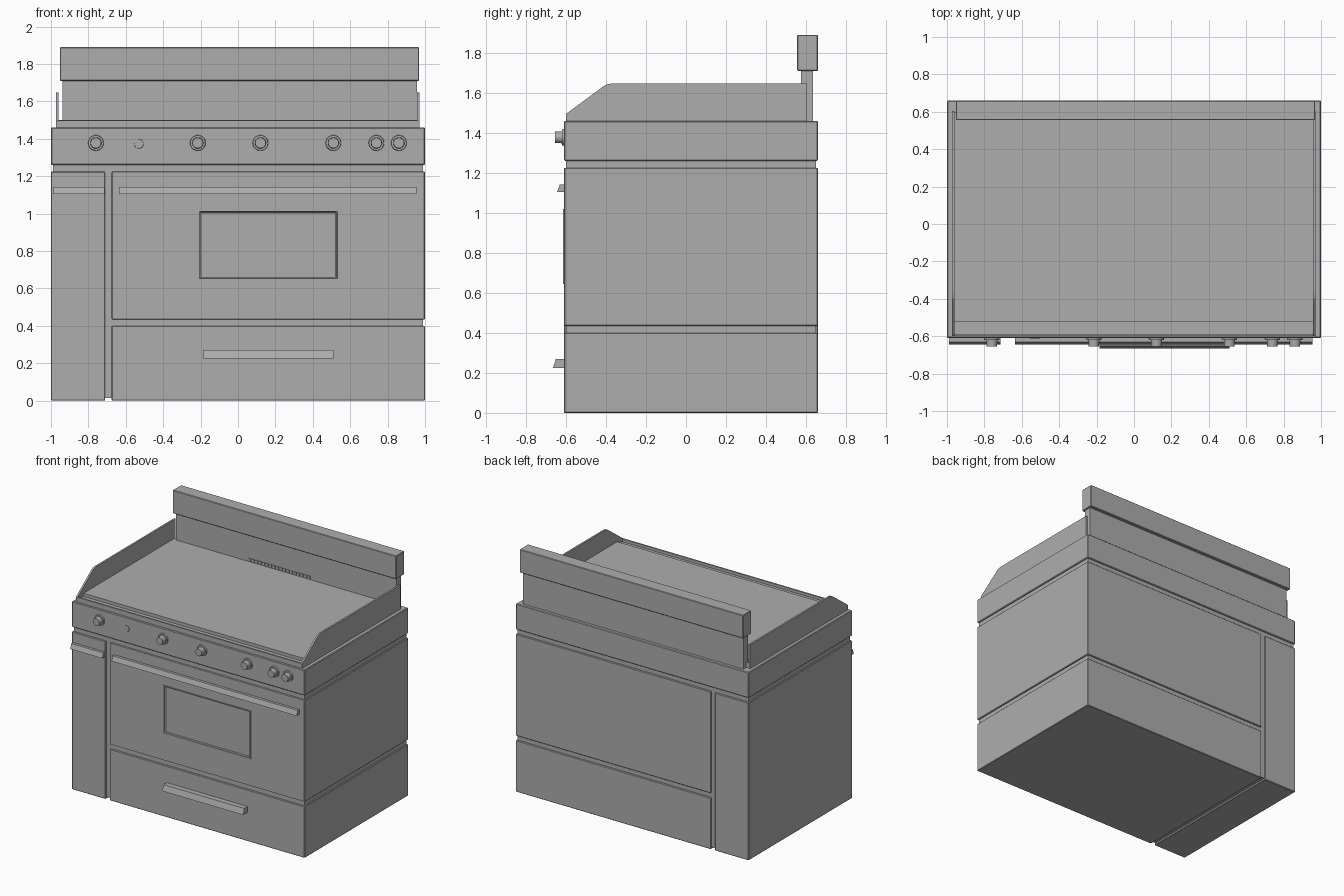
import bpy
import bmesh
from math import radians
from mathutils import Matrix

if "Cube" in bpy.data.objects:
    bpy.data.objects.remove(bpy.data.objects["Cube"])

steel = bpy.data.materials.new("steel grey")
steel.use_nodes = True
GREY = (0.42, 0.42, 0.42, 1)
steel.diffuse_color = GREY
steel.node_tree.nodes["Principled BSDF"].inputs["Base Color"].default_value = GREY


def finish(name, bm):
    bmesh.ops.recalc_face_normals(bm, faces=bm.faces)
    mesh = bpy.data.meshes.new(name)
    bm.to_mesh(mesh)
    bm.free()
    mesh.materials.append(steel)
    ob = bpy.data.objects.new(name, mesh)
    bpy.context.collection.objects.link(ob)
    return ob


def add_box(bm, x, y, z):
    verts = bmesh.ops.create_cube(bm, size=1)["verts"]
    for v in verts:
        v.co = [r[0] if c < 0 else r[1] for c, r in zip(v.co, (x, y, z))]


def box(name, x, y, z, bevel=0):
    bm = bmesh.new()
    add_box(bm, x, y, z)
    ob = finish(name, bm)
    if bevel:
        mod = ob.modifiers.new("Bevel", "BEVEL")
        mod.width, mod.segments = bevel, 1
    return ob


def extrude_profile(name, points, x0, x1):
    """Side profile of (y, z) points, extruded along x."""
    bm = bmesh.new()
    face = bm.faces.new([bm.verts.new((x0, y, z)) for y, z in points])
    out = bmesh.ops.extrude_face_region(bm, geom=[face])["geom"]
    bmesh.ops.translate(bm, vec=(x1 - x0, 0, 0),
                        verts=[g for g in out if isinstance(g, bmesh.types.BMVert)])
    return finish(name, bm)


def panel_front(ob, x, z):
    """Cut a recessed window panel into a front face."""
    bm = bmesh.new()
    bm.from_mesh(ob.data)
    front = min(bm.faces, key=lambda f: f.calc_center_median().y)
    bmesh.ops.inset_individual(bm, faces=[front], thickness=0.05)
    mid = front.calc_center_median()
    for v in front.verts:
        v.co.x = x[0] if v.co.x < mid.x else x[1]
        v.co.z = z[0] if v.co.z < mid.z else z[1]
    bmesh.ops.inset_individual(bm, faces=[front], thickness=0.005, depth=-0.01)
    bm.to_mesh(ob.data)
    bm.free()


FRONT, BACK = -0.61, 0.66

# Cabinet: slightly inset core with separate outer blocks
box("cabinet_core", (-0.99, 0.99), (-0.60, 0.65), (0.015, 1.30))
box("side_cabinet", (-1, -0.71), (FRONT, BACK), (0, 1.225), 0.004)
box("drawer_block", (-0.675, 1), (FRONT, BACK), (0, 0.40), 0.004)
oven = box("oven_block", (-0.675, 1), (FRONT, BACK), (0.435, 1.225), 0.004)
panel_front(oven, (-0.205, 0.53), (0.65, 1.012))
box("control_box", (-1, 1), (FRONT, BACK), (1.26, 1.46), 0.005)

# Window trim
bm = bmesh.new()
for z in (0.645, 1.012):
    add_box(bm, (-0.213, 0.538), (-0.616, -0.609), (z, z + 0.007))
for x in (-0.213, 0.531):
    add_box(bm, (x, x + 0.007), (-0.616, -0.609), (0.652, 1.012))
finish("window_trim", bm)

# Bar handles
for name, x0, x1, z0, z1, reach in (
        ("side_cabinet_handle", -0.99, -0.715, 1.105, 1.142, 0.035),
        ("oven_handle", -0.635, 0.955, 1.105, 1.142, 0.035),
        ("drawer_handle", -0.185, 0.51, 0.225, 0.27, 0.055)):
    extrude_profile(name, [(FRONT, z0), (FRONT - reach, z0),
                           (FRONT - reach + 0.014, z1), (FRONT, z1)], x0, x1)


# Control knobs: flange, grip and small indicator
def dial(name, x, z, steps):
    bm = bmesh.new()
    y = FRONT
    for r1, r2, length in steps:
        turn = Matrix.Translation((x, y - length / 2, z)) @ Matrix.Rotation(radians(90), 4, "X")
        bmesh.ops.create_cone(bm, cap_ends=True, segments=20, radius1=r1,
                              radius2=r2, depth=length, matrix=turn)
        y -= length
    ob = finish(name, bm)
    bpy.ops.object.select_all(action="DESELECT")
    ob.select_set(True)
    bpy.context.view_layer.objects.active = ob
    bpy.ops.object.shade_smooth_by_angle(angle=radians(30))


for i, x in enumerate((-0.76, -0.215, 0.12, 0.51, 0.74, 0.86)):
    dial(f"knob_{i + 1}", x, 1.378, [(0.042, 0.04, 0.01), (0.03, 0.028, 0.036)])
dial("indicator_light", -0.53, 1.373, [(0.025, 0.024, 0.003)])

# Griddle with a grease trough behind the front lip
box("griddle_plate", (-0.96, 0.96), (-0.525, 0.60), (1.45, 1.50))
box("grease_trough", (-0.96, 0.96), (-0.59, -0.52), (1.45, 1.475))
box("front_lip", (-0.96, 0.96), (-0.60, -0.588), (1.45, 1.497))

# Splash guards on both sides
guard = [(-0.60, 1.45), (-0.60, 1.495), (-0.41, 1.635), (-0.395, 1.643),
         (-0.37, 1.647), (0.605, 1.647), (0.605, 1.45)]
for side, x in (("right", -0.973), ("left", 0.957)):
    extrude_profile(f"{side}_splash_guard", guard, x, x + 0.014)

# Backsplash and its header
box("backsplash", (-0.937, 0.957), (0.575, 0.635), (1.45, 1.72))
box("backsplash_header", (-0.952, 0.968), (0.556, 0.66), (1.71, 1.89), 0.004)

# Vent slots along the backsplash foot
bm = bmesh.new()
for i in range(18):
    x = -0.31 + 0.03 * i
    add_box(bm, (x, x + 0.02), (0.569, 0.576), (1.505, 1.528))
finish("vent_slots", bm)
